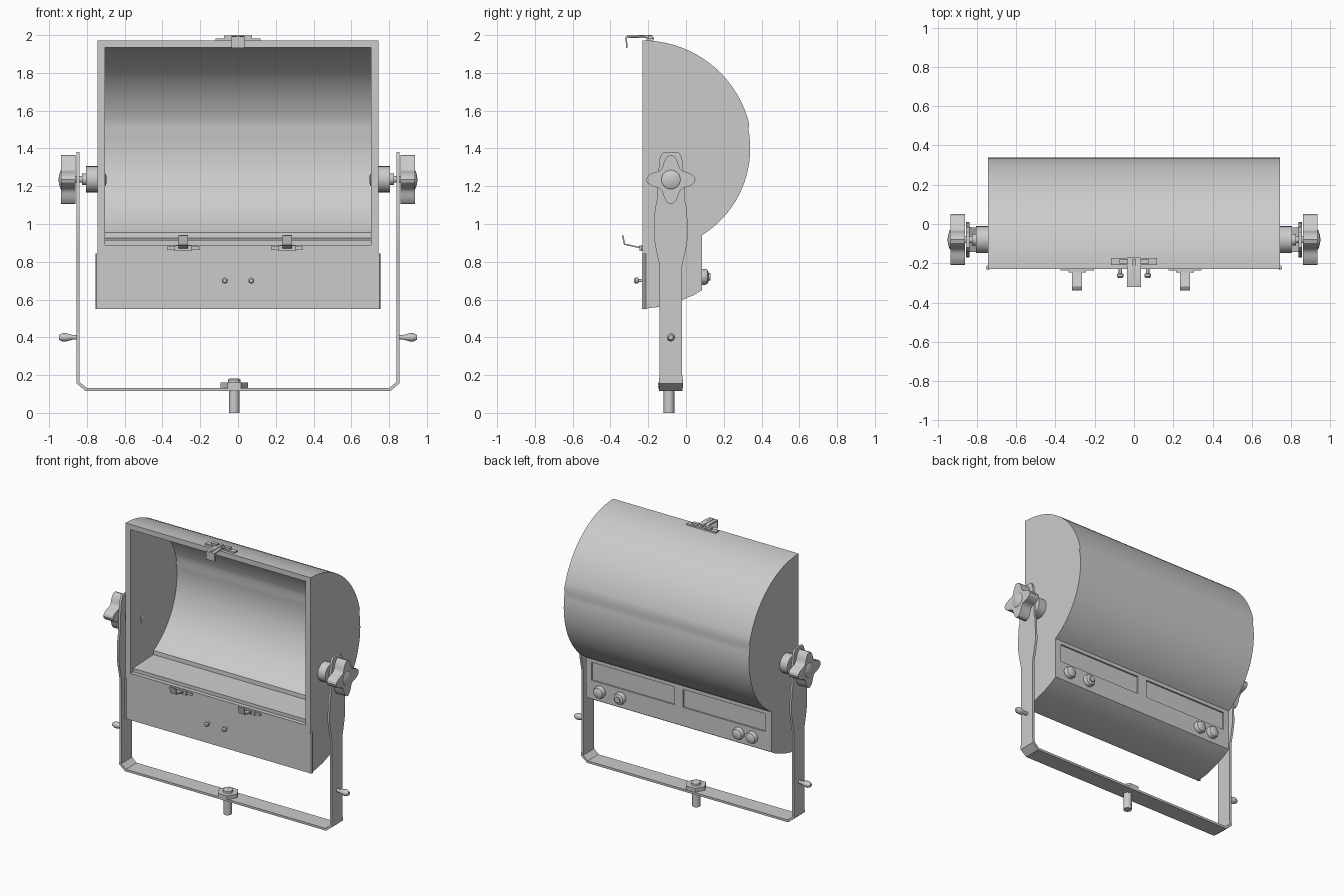
import bpy, bmesh, math
from mathutils import Vector

if "Cube" in bpy.data.objects:
    bpy.data.objects.remove(bpy.data.objects["Cube"], do_unlink=True)

grey = bpy.data.materials.new("plain_grey")
grey.use_nodes = True
COLOUR = (0.6, 0.6, 0.6, 1)
grey.diffuse_color = COLOUR
grey.node_tree.nodes["Principled BSDF"].inputs["Base Color"].default_value = COLOUR


def activate(ob):
    bpy.ops.object.select_all(action='DESELECT')
    ob.select_set(True)
    bpy.context.view_layer.objects.active = ob


def smooth(ob):
    activate(ob)
    bpy.ops.object.shade_smooth_by_angle(angle=math.radians(30))


def finish(name, bm, recalc=True):
    if recalc:
        bmesh.ops.recalc_face_normals(bm, faces=bm.faces)
    me = bpy.data.meshes.new(name)
    bm.to_mesh(me)
    bm.free()
    me.materials.append(grey)
    ob = bpy.data.objects.new(name, me)
    bpy.context.collection.objects.link(ob)
    smooth(ob)
    return ob


def prism(name, pts, x0, x1):
    """Extrude a (y, z) outline along x."""
    bm = bmesh.new()
    face = bm.faces.new([bm.verts.new((x0, y, z)) for y, z in pts])
    ext = bmesh.ops.extrude_face_region(bm, geom=[face])["geom"]
    bmesh.ops.translate(bm, vec=(x1 - x0, 0, 0),
                        verts=[v for v in ext if isinstance(v, bmesh.types.BMVert)])
    return finish(name, bm)


def box(name, x, y, z):
    return prism(name, [(y[0], z[0]), (y[1], z[0]), (y[1], z[1]), (y[0], z[1])], *x)


def lathe(name, origin, axis, profile, sides=24):
    """Revolve (radius, distance) pairs about an axis, with closed ends."""
    bm = bmesh.new()
    turn = Vector(axis).to_track_quat('Z', 'Y')
    rings = []
    for r, h in profile:
        angles = [2 * math.pi * i / sides for i in range(sides)]
        rings.append([bm.verts.new(Vector(origin) + turn @ Vector(
            (r * math.cos(a), r * math.sin(a), h))) for a in angles])
    for a, b in zip(rings, rings[1:]):
        for i in range(sides):
            j = (i + 1) % sides
            bm.faces.new((a[i], a[j], b[j], b[i]))
    bm.faces.new(rings[0])
    bm.faces.new(rings[-1])
    return finish(name, bm)


def strip(name, path, halves, across, thick):
    """Bent sheet metal: a ribbon along a path with varying half width."""
    bm = bmesh.new()
    rows = [[bm.verts.new(Vector(p) + Vector(across) * h * s) for s in (-1, 1)]
            for p, h in zip(path, halves)]
    for a, b in zip(rows, rows[1:]):
        bm.faces.new((a[0], a[1], b[1], b[0]))
    ob = finish(name, bm)
    mod = ob.modifiers.new("thickness", 'SOLIDIFY')
    mod.thickness, mod.offset, mod.use_even_offset = thick, 0, True
    activate(ob)
    bpy.ops.object.modifier_apply(modifier=mod.name)
    smooth(ob)
    return ob


def arc(cy, cz, r, a0, a1, n=18):
    angles = [math.radians(a0 + (a1 - a0) * i / n) for i in range(n + 1)]
    return [(cy + r * math.cos(a), cz + r * math.sin(a)) for a in angles]


def cut(ob, cutter):
    mod = ob.modifiers.new("cut", 'BOOLEAN')
    mod.operation, mod.solver, mod.object = 'DIFFERENCE', 'EXACT', cutter
    activate(ob)
    bpy.ops.object.modifier_apply(modifier=mod.name)
    bpy.data.objects.remove(cutter, do_unlink=True)


# Housing: two arcs above a wiring box, hollowed out for the reflector
outline = (arc(-0.23, 1.39, 0.582, 90, 14) + arc(-0.20, 1.40, 0.54, 10.7, -58.2)
           + [(0.085, 0.65), (0.04, 0.623), (-0.02, 0.598), (-0.08, 0.577),
              (-0.15, 0.56), (-0.23, 0.55)])
housing = prism("housing", outline, -0.745, 0.745)
cavity = ([(-0.3, 1.935), (-0.23, 1.935)] + arc(-0.23, 1.39, 0.545, 88, 14)
          + arc(-0.20, 1.40, 0.505, 10, -62) + [(0.035, 0.925), (-0.2, 0.915),
                                               (-0.2, 0.89), (-0.3, 0.89)])
cut(housing, prism("reflector_cutter", cavity, -0.705, 0.705))
for x in ((-0.70, -0.035), (0.035, 0.70)):
    cut(housing, box("recess_cutter", x, (0.073, 0.15), (0.785, 0.915)))
smooth(housing)

# Cable glands on the back
for x in (0.63, 0.465, -0.487, -0.595):
    lathe("cable_gland", (x, 0.08, 0.72), (0, 1, 0),
          [(0.042, 0), (0.042, 0.022), (0.036, 0.034), (0.02, 0.041), (0.004, 0.043)])
lathe("gland_ring", (0.465, 0.12, 0.72), (0, 1, 0), [(0.02, 0), (0.02, 0.009)])

# Screws on the front of the wiring box
for x in (-0.07, 0.07):
    lathe("front_screw", (x, -0.23, 0.70), (0, -1, 0),
          [(0.008, 0), (0.008, 0.022), (0.016, 0.024), (0.016, 0.038), (0.01, 0.045)], 16)

# Lower latches
for x in (-0.29, 0.26):
    box("latch_plate", (x - 0.085, x + 0.085), (-0.238, -0.225), (0.862, 0.88))
    box("latch_block", (x - 0.045, x + 0.045), (-0.246, -0.225), (0.858, 0.885))
    strip("latch_hook", [(x, -0.235, 0.873), (x, -0.325, 0.893), (x, -0.336, 0.94)],
          [0.025] * 3, (1, 0, 0), 0.008)

# Upper latch
box("top_latch_plate", (-0.118, 0.118), (-0.208, -0.172), (1.972, 1.982))
for s in (-1, 1):
    box("top_latch_tab", sorted((s * 0.03, s * 0.075)), (-0.202, -0.178), (1.98, 1.997))
strip("top_latch_hook", [(0, -0.17, 1.983), (0, -0.205, 1.984), (0, -0.225, 1.994),
                         (0, -0.316, 1.989), (0, -0.314, 1.932)],
      [0.035] * 5, (1, 0, 0), 0.008)
box("top_latch_rib", (-0.01, 0.01), (-0.31, -0.18), (1.985, 2.0))

# Mounting yoke
side = [(0.805, 0.125, 0.062), (0.847, 0.16, 0.064), (0.847, 0.2, 0.06),
        (0.847, 0.78, 0.06), (0.847, 0.86, 0.078), (0.847, 0.93, 0.09),
        (0.847, 1.08, 0.085), (0.847, 1.12, 0.075), (0.847, 1.24, 0.07),
        (0.847, 1.34, 0.06), (0.847, 1.365, 0.053), (0.847, 1.38, 0.04)]
full = [(-x, z, h) for x, z, h in reversed(side)] + side
strip("yoke", [(x, -0.08, z) for x, z, h in full], [h for x, z, h in full],
      (0, 1, 0), 0.016)

# Star outline for the clamp knobs
star = []
for i in range(48):
    a = 2 * math.pi * i / 48
    r = 0.075 + 0.055 * ((1 + math.cos(4 * a)) / 2) ** 1.3
    star.append((-0.08 + r * math.cos(a), 1.235 + r * math.sin(a)))

# Pivots, knobs, handles and edge rods on both sides
for s, label in ((1, "left"), (-1, "right")):
    out = (s, 0, 0)
    lathe(label + "_pivot", (0, -0.08, 1.237), out,
          [(0.069, 0.74), (0.069, 0.805), (0.03, 0.805), (0.03, 0.825),
           (0.018, 0.825), (0.018, 0.87)])
    lathe(label + "_inner_bolt", (s * 0.71, -0.08, 1.235), (-s, 0, 0),
          [(0.035, 0), (0.033, 0.008), (0.02, 0.013)])
    prism(label + "_knob", star, s * 0.86, s * 0.936)
    lathe(label + "_knob_cap", (s * 0.93, -0.08, 1.235), out,
          [(0.055, 0), (0.048, 0.009), (0.03, 0.016), (0.005, 0.02)])
    lathe(label + "_handle", (s * 0.85, -0.08, 0.40), out,
          [(0.012, 0), (0.012, 0.025), (0.022, 0.06), (0.022, 0.08), (0.012, 0.098)], 12)
    lathe(label + "_edge_rod", (s * 0.743, -0.222, 0.55), (0, 0, 1),
          [(0.012, 0), (0.012, 0.295)], 12)

# Mounting bolt through the yoke
lathe("mounting_pin", (-0.02, -0.09, 0), (0, 0, 1), [(0.028, 0), (0.028, 0.13)], 16)
lathe("mounting_washer", (-0.02, -0.085, 0.13), (0, 0, 1), [(0.073, 0), (0.073, 0.03)], 6)
lathe("mounting_nut", (-0.02, -0.085, 0.158), (0, 0, 1),
      [(0.034, 0), (0.034, 0.017), (0.024, 0.024)], 16)
